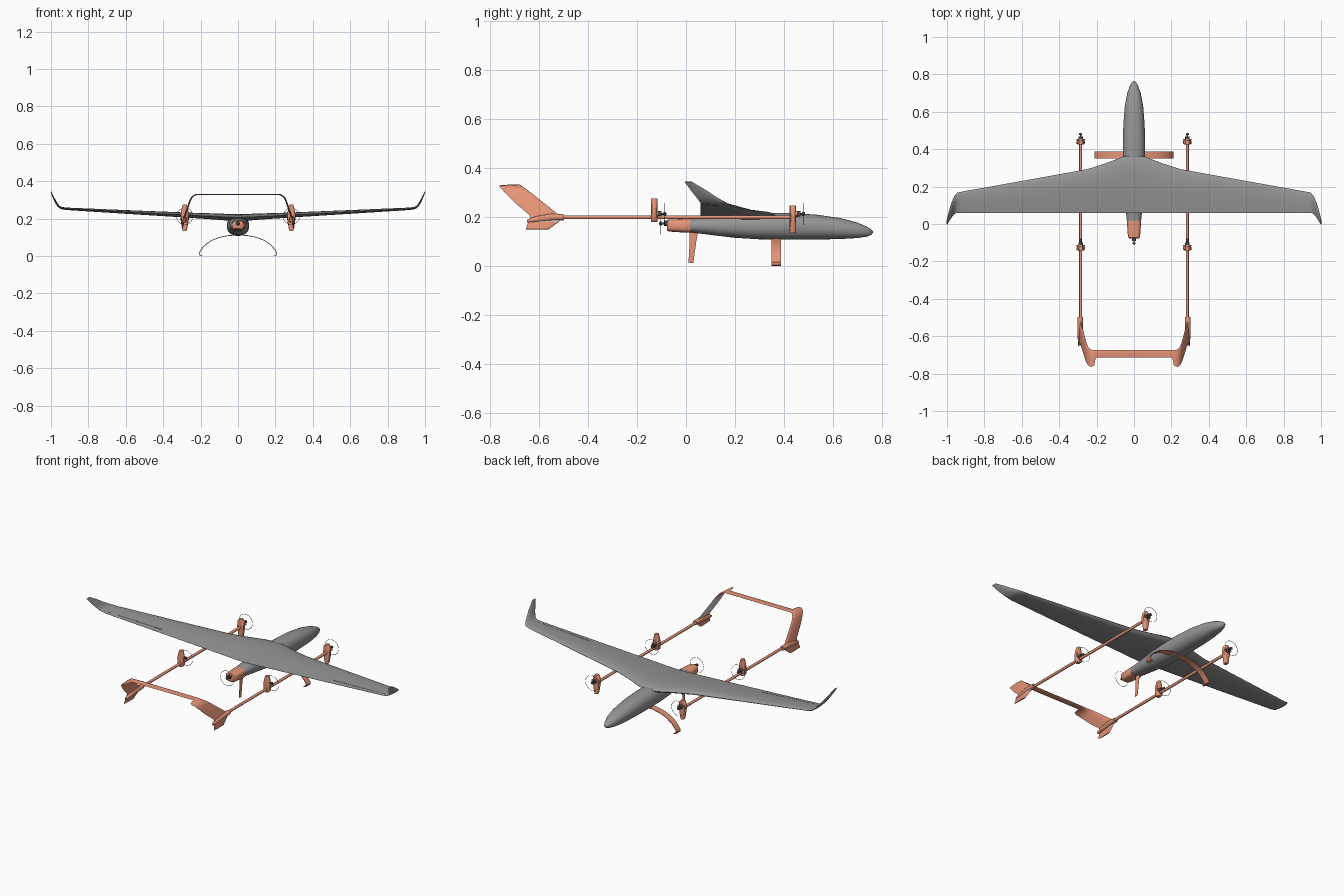
import bpy, bmesh, math
from mathutils import Vector

if "Cube" in bpy.data.objects:
    bpy.data.objects.remove(bpy.data.objects["Cube"])


def material(name, rgb):
    m = bpy.data.materials.new(name)
    m.diffuse_color = (*rgb, 1)
    m.use_nodes = True
    m.node_tree.nodes["Principled BSDF"].inputs["Base Color"].default_value = m.diffuse_color
    return m


GREY = material("airframe grey", (0.30, 0.30, 0.30))
ORANGE = material("coral orange", (0.86, 0.32, 0.20))
DARK = material("motor dark grey", (0.08, 0.08, 0.085))
PALE = material("pale grey", (0.65, 0.65, 0.65))


def loft(name, rings, mat, angle=40):
    """Skin a list of equal-length point rings and cap both ends."""
    bm = bmesh.new()
    vs = [[bm.verts.new(p) for p in r] for r in rings]
    n = len(vs[0])
    for a, b in zip(vs, vs[1:]):
        for i in range(n):
            j = (i + 1) % n
            bm.faces.new((a[i], a[j], b[j], b[i]))
    bm.faces.new(vs[0])
    bm.faces.new(vs[-1])
    bmesh.ops.recalc_face_normals(bm, faces=bm.faces)
    me = bpy.data.meshes.new(name)
    bm.to_mesh(me)
    bm.free()
    me.materials.append(mat)
    ob = bpy.data.objects.new(name, me)
    bpy.context.collection.objects.link(ob)
    bpy.ops.object.select_all(action='DESELECT')
    ob.select_set(True)
    bpy.context.view_layer.objects.active = ob
    bpy.ops.object.shade_smooth_by_angle(angle=math.radians(angle))
    return ob


def spow(v, e):
    return math.copysign(abs(v) ** e, v)


def body(name, stations, mat, x=0, n=20, e=1.0):
    """Round body along y; stations are (y, z centre, half width, half height)."""
    rings = []
    for y, z, rx, rz in stations:
        ts = [2 * math.pi * i / n for i in range(n)]
        rings.append([(x + rx * spow(math.cos(t), e), y, z + rz * spow(math.sin(t), e)) for t in ts])
    return loft(name, rings, mat)


def foil(n=9):
    """Symmetric wing section: (chord fraction, side offset)."""
    us = [(1 - math.cos(math.pi * i / n)) / 2 for i in range(n + 1)]
    h = [5 * (.2969 * u ** .5 - .126 * u - .3516 * u * u + .2843 * u ** 3 - .1015 * u ** 4) for u in us]
    return list(zip(us, h)) + [(u, -k) for u, k in list(zip(us, h))[-1:0:-1]]


BAND = [(0, .5), (1, .5), (1, -.5), (0, -.5)]


def surface(name, half, mat, section):
    """Mirrored skin; half stations run outward: (x, z, front y, rear y, thickness)."""
    st = [(-s[0], *s[1:]) for s in half[:0:-1]] + list(half)
    rings = []
    for i, (x, z, le, te, t) in enumerate(st):
        a, b = st[max(i - 1, 0)], st[min(i + 1, len(st) - 1)]
        d = Vector((b[0] - a[0], b[1] - a[1])).normalized()
        rings.append([(x - d.y * h * t, le + (te - le) * u, z + d.x * h * t) for u, h in section])
    return loft(name, rings, mat)


# Fuselage, from (y, bottom, top, half width)
prof = [(.765, .136, .14, .002), (.757, .127, .15, .012), (.74, .12, .16, .022), (.70, .114, .178, .036),
        (.63, .11, .196, .049), (.53, .108, .21, .057), (.42, .108, .216, .06), (.3, .109, .216, .06),
        (.2, .115, .211, .055), (.1, .127, .2, .046), (.015, .138, .192, .038)]
body("fuselage", [(y, (a + b) / 2, w, (b - a) / 2) for y, a, b, w in prof], GREY, n=32, e=.9)

# Tail motor pod
body("rear_motor_pod", [(.018, .164, .037, .028), (.0, .164, .037, .028), (-.06, .165, .033, .025),
                        (-.073, .166, .030, .024), (-.078, .166, .024, .019)], ORANGE, n=24, e=.65)

# Wing with upturned tips
wing = [(0, .206, .368, .06, .038), (.06, .208, .36, .06, .036), (.15, .213, .325, .06, .032),
        (.25, .218, .293, .06, .028), (.6, .236, .23, .06, .02), (.92, .253, .173, .06, .013),
        (.945, .257, .168, .06, .012), (.96, .267, .15, .053, .011), (.972, .285, .12, .039, .01),
        (.985, .31, .082, .019, .008), (1.0, .344, .025, -.006, .005)]
surface("wing", wing, GREY, foil())

# Arched tail: fins joined by a stabiliser
tail = [(0, .33, -.675, -.715, .006), (.205, .33, -.675, -.715, .006), (.213, .33, -.675, -.755, .006),
        (.23, .327, -.672, -.765, .007), (.246, .316, -.655, -.755, .008), (.256, .298, -.632, -.738, .008),
        (.272, .25, -.572, -.69, .009), (.285, .213, -.525, -.645, .01), (.289, .2, -.505, -.635, .01),
        (.293, .18, -.52, -.645, .009), (.298, .15, -.56, -.655, .007)]
fins = surface("tail_fins", tail, ORANGE, foil())
# Pale patches: fin inner skins, and the front of the lower fins
fins.data.materials.append(PALE)
for f in fins.data.polygons:
    c, inward = f.center, f.normal.x * f.center.x < 0
    if (inward and .21 < c.z < .3 and c.x > 0) or (.17 < c.z < .2 and c.y > -.6):
        f.material_index = 1

# Front landing bow
bow = [(0, .112), (.05, .11), (.1, .1), (.14, .084), (.175, .06), (.197, .035), (.208, .015),
       (.206, .006), (.198, .002), (.19, .002)]
surface("landing_bow", [(x, z, .388, .35, .004) for x, z in bow], ORANGE, BAND)

# Rear landing leg, a thin blade
loft("rear_leg", [[(-.0006, a, z), (.0006, a, z), (.0006, b, z), (-.0006, b, z)]
                  for z, a, b in [(.15, .015, .052), (.10, .015, .042), (.012, .01, .03)]], ORANGE)


def motor(name, x, y, z, way):
    """Motor, spinner and swept ring; way is +1 facing forward, -1 rearward."""
    prof = [(0, .011), (.012, .011), (.012, .004), (.02, .004), (.02, .008), (.028, .008), (.032, .003)]
    body(name + "_motor", [(y + way * d, z, r, r) for d, r in prof], DARK, x, 16)
    bpy.ops.mesh.primitive_torus_add(major_radius=.044, minor_radius=.001, major_segments=40,
                                     minor_segments=6, location=(x, y + way * .026, z),
                                     rotation=(math.pi / 2, 0, 0))
    ring = bpy.context.object
    ring.name = name + "_swept_ring"
    ring.data.materials.append(DARK)


motor("pusher", 0, -.078, .174, -1)

for side, s in (("left", -1), ("right", 1)):
    x = .285 * s
    # Boom and the tapered fin socket at its end
    body(side + "_boom", [(.45, .199, .008, .008), (-.53, .199, .008, .008)], ORANGE, x, 16)
    body(side + "_fin_socket", [(-.498, .199, .015, .012), (-.55, .199, .015, .015), (-.62, .19, .012, .012),
                                (-.65, .183, .006, .006)], ORANGE, x + .003 * s, 16)
    # Lift motor mounts: front ones hang below the boom, rear ones stand above it
    for end, y, zs in (("front", .437, (.135, .15, .2, .235, .247)),
                       ("rear", -.13, (.275, .262, .225, .19, .18))):
        rings = []
        for z, w in zip(zs, (.010, .014, .023, .020, .010)):
            rings.append([(x + w * math.cos(t), y + .013 * spow(math.sin(t), .5), z)
                          for t in [2 * math.pi * i / 16 for i in range(16)]])
        loft(f"{side}_{end}_mount", rings, ORANGE)
        body(f"{side}_{end}_motor_cup", [(y + .005, .213, .018, .012), (y + .018, .213, .024, .012)],
             ORANGE, x, 20)
        motor(f"{side}_{end}", x, y + .018, .213, 1)
    # Aileron hinge line, a thin raised plate on the upper skin
    loft(side + "_hinge_line", [[(s * px, py + a, pz + b) for a, b in
                                 ((-.001, -.002), (.001, -.002), (.001, .0015), (-.001, .0015))]
                                for px, py, pz in ((.57, .092, .2385), (.92, .08, .2545))], GREY)
